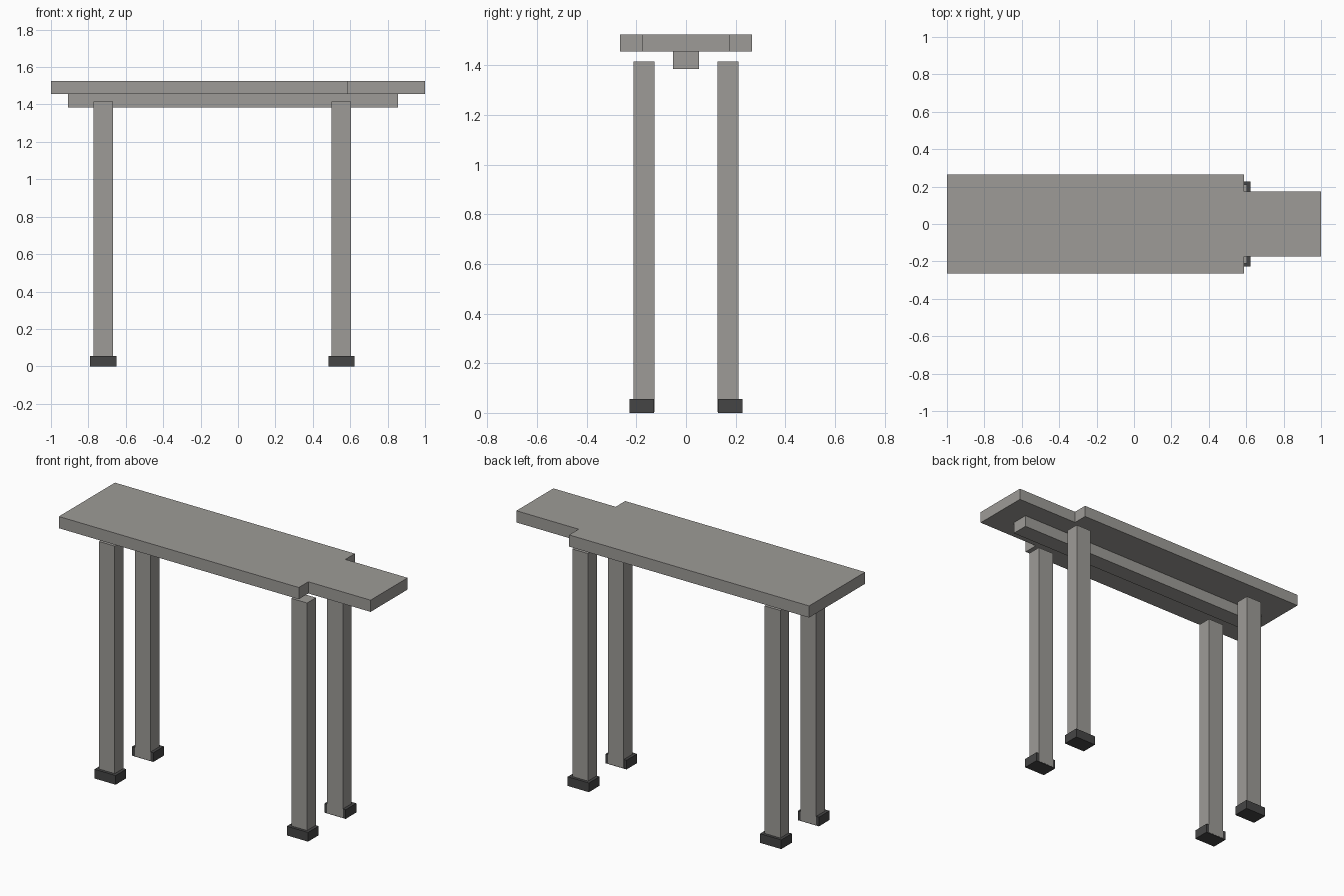
import bpy
import bmesh

cube = bpy.data.objects.get("Cube")
if cube:
    bpy.data.objects.remove(cube, do_unlink=True)


def make_material(name, colour):
    mat = bpy.data.materials.new(name)
    mat.use_nodes = True
    mat.diffuse_color = (*colour, 1)
    mat.node_tree.nodes["Principled BSDF"].inputs["Base Color"].default_value = (*colour, 1)
    return mat


warm_grey = make_material("warm_grey", (0.34, 0.33, 0.31))
dark_grey = make_material("dark_grey", (0.06, 0.06, 0.06))


def prism(name, outline, bottom, top, mat):
    """Extrude a flat outline from bottom to top."""
    bm = bmesh.new()
    face = bm.faces.new([bm.verts.new((x, y, bottom)) for x, y in outline])
    result = bmesh.ops.extrude_face_region(bm, geom=[face])
    verts = [v for v in result["geom"] if isinstance(v, bmesh.types.BMVert)]
    bmesh.ops.translate(bm, verts=verts, vec=(0, 0, top - bottom))
    bmesh.ops.recalc_face_normals(bm, faces=bm.faces)
    mesh = bpy.data.meshes.new(name)
    bm.to_mesh(mesh)
    bm.free()
    mesh.materials.append(mat)
    obj = bpy.data.objects.new(name, mesh)
    bpy.context.collection.objects.link(obj)
    return obj


def box(name, x0, x1, y0, y1, z0, z1, mat):
    return prism(name, [(x0, y0), (x1, y0), (x1, y1), (x0, y1)], z0, z1, mat)


# Stepped table top: wide slab with a narrow tongue on the left end
half = [(-1, 0.265), (0.588, 0.265), (0.588, 0.175), (1, 0.175)]
outline = half + [(x, -y) for x, y in reversed(half)]
prism("table_top", outline, 1.455, 1.525, warm_grey)

# Beam under the top
box("centre_beam", -0.91, 0.855, -0.052, 0.052, 1.385, 1.455, warm_grey)

# Four legs, nearly flush with the inner side of their feet
for x_name, x in (("right", -0.72), ("left", 0.553)):
    for y_name, side in (("front", -1), ("back", 1)):
        label = f"{y_name}_{x_name}"
        box(f"{label}_leg", x - 0.052, x + 0.052,
            side * 0.127, side * 0.211, 0.004, 1.416, warm_grey)
        box(f"{label}_foot", x - 0.07, x + 0.07,
            side * 0.128, side * 0.228, 0, 0.055, dark_grey)
